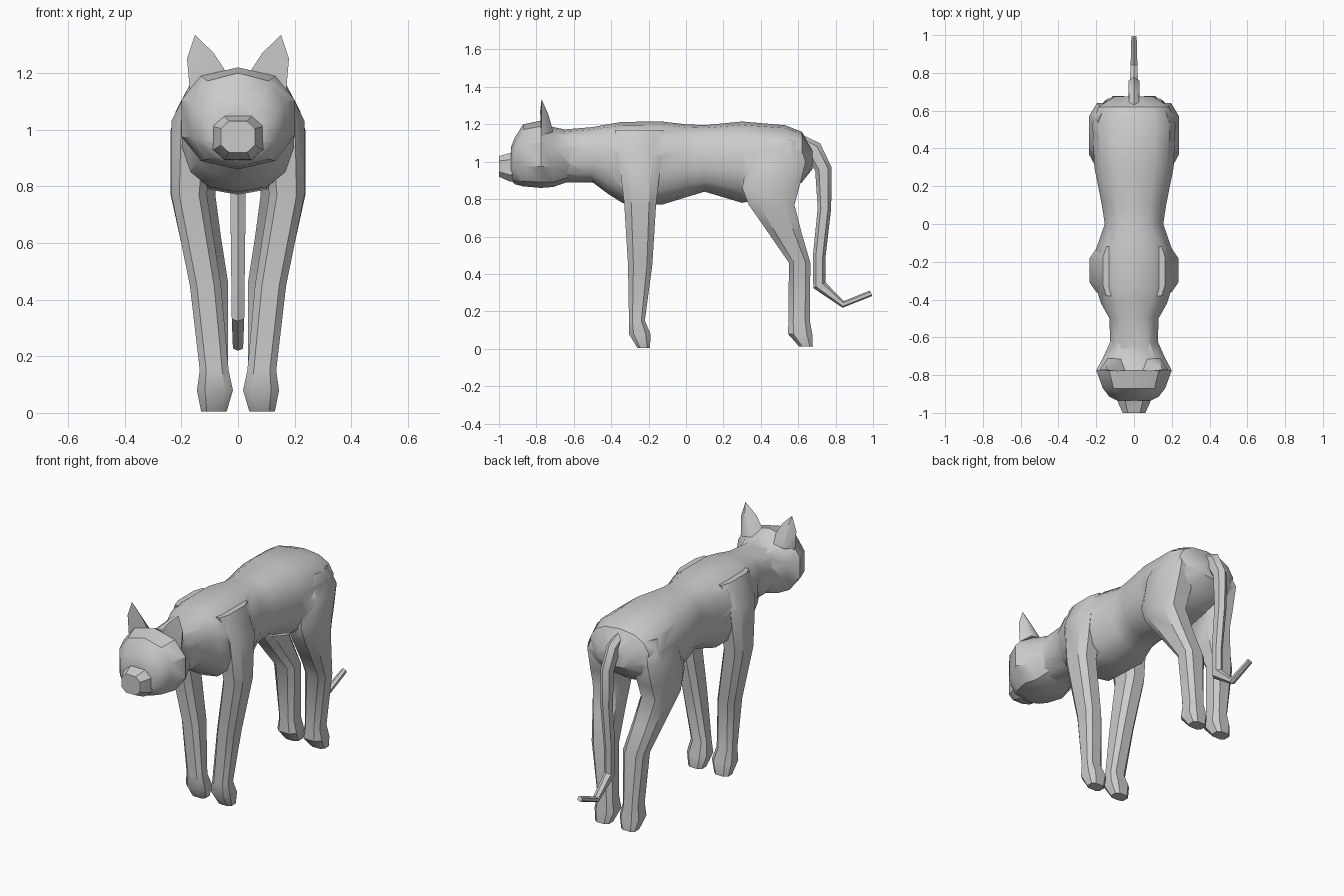
import bpy, bmesh, math
from mathutils import Vector

if "Cube" in bpy.data.objects:
    bpy.data.objects.remove(bpy.data.objects["Cube"])


def make(name, bm, angle=35):
    bmesh.ops.recalc_face_normals(bm, faces=bm.faces[:])
    me = bpy.data.meshes.new(name)
    bm.to_mesh(me)
    bm.free()
    ob = bpy.data.objects.new(name, me)
    bpy.context.collection.objects.link(ob)
    smooth(ob, angle)
    return ob


def smooth(ob, angle):
    bpy.ops.object.select_all(action='DESELECT')
    bpy.context.view_layer.objects.active = ob
    ob.select_set(True)
    bpy.ops.object.shade_smooth_by_angle(angle=math.radians(angle))


def unit_ring(n, power):
    # rounded-square cross-section
    pts = []
    for i in range(n):
        a = 2 * math.pi * (i + 0.5) / n
        c, s = math.cos(a), math.sin(a)
        pts.append((math.copysign(abs(c) ** (2 / power), c),
                    math.copysign(abs(s) ** (2 / power), s)))
    m, k = max(abs(p[0]) for p in pts), max(abs(p[1]) for p in pts)
    return [(p[0] / m, p[1] / k) for p in pts]


def loft(name, rings, angle=35):
    bm = bmesh.new()
    vs = [[bm.verts.new(p) for p in r] for r in rings]
    n = len(vs[0])
    for a, b in zip(vs, vs[1:]):
        for i in range(n):
            bm.faces.new((a[i], a[(i + 1) % n], b[(i + 1) % n], b[i]))
    bm.faces.new(vs[0])
    bm.faces.new(vs[-1][::-1])
    return make(name, bm, angle)


def along_y(name, secs, n, power):
    # sections: y, top z, bottom z, half width
    u = unit_ring(n, power)
    return loft(name, [[(hw * a, y, (t + b) / 2 + (t - b) / 2 * c) for a, c in u]
                       for y, t, b, hw in secs])


def leg(name, secs, side):
    # sections: z, inner x, outer x, front y, back y
    u = unit_ring(8, 3)
    return loft(name, [[(side * ((x0 + x1) / 2 + (x1 - x0) / 2 * a),
                         (y0 + y1) / 2 + (y1 - y0) / 2 * c, z) for a, c in u]
                       for z, x0, x1, y0, y1 in secs])


# torso and neck
body = along_y("body", [
    (-0.68, 1.17, 0.89, 0.125), (-0.5, 1.185, 0.89, 0.13), (-0.42, 1.20, 0.83, 0.175),
    (-0.34, 1.213, 0.78, 0.2), (-0.13, 1.215, 0.77, 0.2), (0, 1.2, 0.81, 0.155),
    (0.1, 1.195, 0.84, 0.17), (0.3, 1.215, 0.78, 0.21), (0.53, 1.195, 0.83, 0.22),
    (0.62, 1.16, 0.89, 0.19), (0.675, 1.06, 0.96, 0.1)], 14, 2.4)

# head and muzzle
head = along_y("head", [
    (-0.61, 1.165, 0.90, 0.12), (-0.71, 1.185, 0.865, 0.165), (-0.775, 1.22, 0.86, 0.2),
    (-0.87, 1.2, 0.868, 0.165), (-0.915, 1.13, 0.88, 0.13), (-0.935, 1.08, 0.9, 0.09)], 10, 2.3)
muzzle = along_y("muzzle", [
    (-0.88, 1.07, 0.89, 0.1), (-0.945, 1.045, 0.895, 0.085), (-1.0, 1.03, 0.92, 0.06)], 8, 2.8)
parts = [head, muzzle]

# legs
front = [(1.17, 0.08, 0.165, -0.38, -0.12), (1.03, 0.08, 0.235, -0.36, -0.13),
         (0.77, 0.11, 0.235, -0.33, -0.16), (0.45, 0.06, 0.17, -0.31, -0.18),
         (0.15, 0.033, 0.135, -0.305, -0.22), (0.08, 0.018, 0.145, -0.306, -0.19),
         (0.005, 0.04, 0.13, -0.26, -0.192)]
hind = [(1.12, 0.06, 0.19, 0.4, 0.6), (1.0, 0.05, 0.238, 0.33, 0.64),
        (0.86, 0.07, 0.238, 0.3, 0.605), (0.77, 0.08, 0.238, 0.335, 0.58),
        (0.62, 0.06, 0.205, 0.44, 0.618), (0.46, 0.035, 0.168, 0.55, 0.665),
        (0.15, 0.035, 0.132, 0.548, 0.662), (0.08, 0.02, 0.144, 0.545, 0.675),
        (0.012, 0.04, 0.13, 0.605, 0.678)]
for tag, side in (("left", 1), ("right", -1)):
    parts += [leg("front_leg_" + tag, front, side), leg("hind_leg_" + tag, hind, side)]

# tail, swept along a hanging path: y, z, radius, half width
path = [(0.6, 1.11, 0.04, 0.025), (0.68, 1.065, 0.05, 0.028), (0.735, 0.96, 0.045, 0.028),
        (0.74, 0.75, 0.036, 0.027), (0.713, 0.5, 0.034, 0.024), (0.713, 0.34, 0.036, 0.022),
        (0.84, 0.237, 0.018, 0.018), (0.99, 0.297, 0.016, 0.014)]
u = unit_ring(6, 2.2)
rings = []
for i, (y, z, r, w) in enumerate(path):
    p, q = path[max(i - 1, 0)], path[min(i + 1, len(path) - 1)]
    t = Vector((q[0] - p[0], q[1] - p[1])).normalized()
    rings.append([(w * a, y - t.y * r * c, z + t.x * r * c) for a, c in u])
parts.append(loft("tail", rings))

# fuse the parts into one skin
for p in parts:
    mod = body.modifiers.new("fuse", 'BOOLEAN')
    mod.operation, mod.solver, mod.object = 'UNION', 'EXACT', p
    bpy.context.view_layer.objects.active = body
    bpy.ops.object.modifier_apply(modifier=mod.name)
    bpy.data.objects.remove(p)
smooth(body, 35)

# pointed ears
for tag, s in (("left", 1), ("right", -1)):
    bm = bmesh.new()
    for x, y, z in [(0.04, -0.775, 1.2), (0.17, -0.775, 1.14), (0.18, -0.772, 1.25),
                    (0.085, -0.78, 1.27), (0.14, -0.71, 1.16), (0.07, -0.715, 1.17),
                    (0.135, -0.735, 1.25), (0.152, -0.772, 1.335)]:
        bm.verts.new((s * x, y, z))
    bmesh.ops.convex_hull(bm, input=bm.verts[:])
    make("ear_" + tag, bm)
